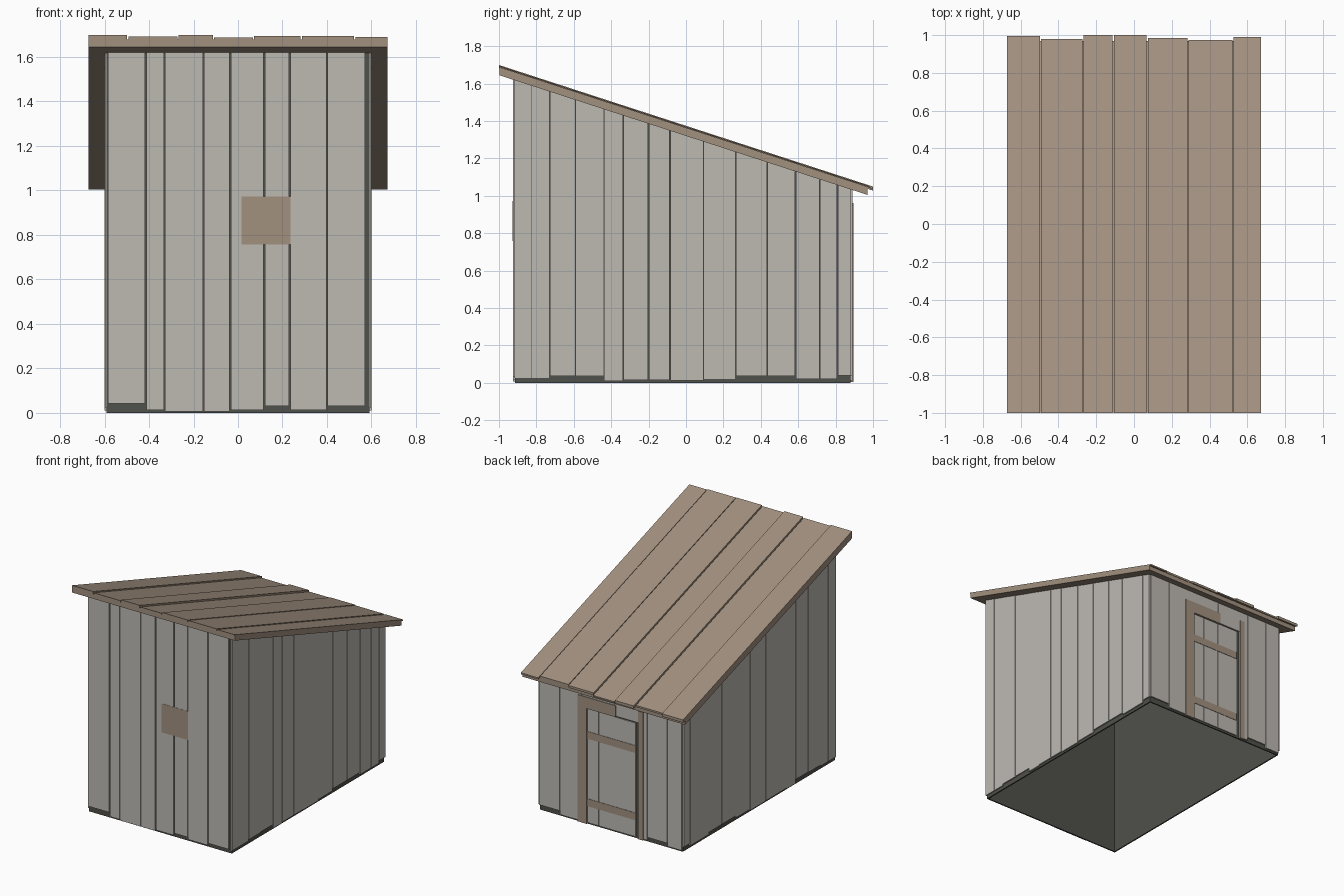
import bpy
import bmesh

cube = bpy.data.objects.get("Cube")
if cube:
    bpy.data.objects.remove(cube, do_unlink=True)


def material(name, rgb):
    m = bpy.data.materials.new(name)
    m.use_nodes = True
    m.diffuse_color = (*rgb, 1)
    m.node_tree.nodes["Principled BSDF"].inputs["Base Color"].default_value = (*rgb, 1)
    return m


grey = material("weathered grey wood", (0.513, 0.487, 0.45))
brown = material("brown wood", (0.36, 0.283, 0.212))
dark_grey = material("dark grey", (0.078, 0.082, 0.069))


def eaves(y):
    """Height of the sloping roof underside."""
    return 1.645 - 0.325 * (y + 1)


def above(offset):
    return lambda y: eaves(y) + offset


def build(name, blocks, mat):
    """Blocks are (x0, x1, y0, y1, low, high); heights may follow the roof slope."""
    bm = bmesh.new()
    for x0, x1, y0, y1, low, high in blocks:
        rings = []
        for h in (low, high):
            rings.append([bm.verts.new((x, y, h(y) if callable(h) else h))
                          for x, y in ((x0, y0), (x1, y0), (x1, y1), (x0, y1))])
        b, t = rings
        bm.faces.new(b[::-1])
        bm.faces.new(t)
        for i in range(4):
            j = (i + 1) % 4
            bm.faces.new((b[i], b[j], t[j], t[i]))
    mesh = bpy.data.meshes.new(name)
    bm.to_mesh(mesh)
    bm.free()
    mesh.materials.append(mat)
    ob = bpy.data.objects.new(name, mesh)
    bpy.context.collection.objects.link(ob)
    return ob


FRONT, BACK, SIDE, THICK = -0.915, 0.88, 0.59, 0.01


def spans(edges, gap=0.002):
    return [(a + gap, b - gap) for a, b in zip(edges, edges[1:])]


# Dark hollow shell behind the boards, open at the bottom
INNER = SIDE - THICK
build("inner_shell", [
    (-SIDE, SIDE, FRONT, FRONT + THICK, 0, above(0.005)),
    (-SIDE, SIDE, BACK - THICK, BACK, 0, above(0.005)),
    (INNER, SIDE, FRONT + THICK, BACK - THICK, 0, above(0.005)),
    (-SIDE, -INNER, FRONT + THICK, BACK - THICK, 0, above(0.005))], dark_grey)

# Front wall boards
edges = [-0.588, -0.415, -0.33, -0.155, -0.035, 0.118, 0.233, 0.40, 0.573]
lows = [0.042, 0.012, 0.006, 0.006, 0.014, 0.03, 0.014, 0.03]
build("front_boards", [(a, b, FRONT - THICK, FRONT, z, above(0.004))
                       for (a, b), z in zip(spans(edges, 0.003), lows)], grey)

# Side wall boards of uneven thickness, the same on both sides
edges = [-0.92, -0.825, -0.73, -0.59, -0.44, -0.335, -0.20, -0.085,
         0.095, 0.265, 0.435, 0.585, 0.715, 0.81, 0.884]
lows = [0.025, 0.025, 0.035, 0.038, 0.01, 0.016, 0.016, 0.012, 0.02, 0.036, 0.036, 0.02, 0.02, 0.038]
depths = [8, 8, 10, 8, 10, 10, 11, 9, 7, 9, 9, 10, 11, 10]
for name, side in (("left_boards", 1), ("right_boards", -1)):
    blocks = []
    for (a, b), z, d in zip(spans(edges), lows, depths):
        x0, x1 = sorted((side * SIDE, side * (SIDE + d / 1000)))
        blocks.append((x0, x1, a, b, z, above(0.004)))
    build(name, blocks, grey)

# Back wall boards beside and above the door
back = [(a, b, BACK, BACK + THICK, z, above(0.004)) for a, b, z in (
    (0.423, 0.588, 0.04), (0.24, 0.419, 0.012), (-0.302, -0.235, 0.012),
    (-0.468, -0.306, 0.035), (-0.588, -0.472, 0.012))]
back += [(a, b, BACK, BACK + THICK, 0.87, above(0.004)) for a, b in ((-0.028, 0.238), (-0.235, -0.032))]
build("back_boards", back, grey)

# Door with rails and frame
build("door_boards", [(a, b, BACK, BACK + 0.006, 0.015, 0.86)
                      for a, b in spans([-0.205, -0.03, 0.1, 0.2], 0.001)], grey)
build("door_rails", [(-0.2, 0.195, BACK, BACK + 0.009, z, z + 0.055) for z in (0.135, 0.638)], brown)
build("door_frame", [(0.195, 0.27, BACK, BACK + 0.015, 0.004, 0.95),
                     (-0.27, -0.23, BACK, BACK + 0.015, 0.004, 0.96),
                     (-0.045, 0.195, BACK, BACK + 0.015, 0.865, 0.95)], brown)

# Patch nailed on the front
build("front_patch", [(0.015, 0.235, FRONT - 0.0115, FRONT - 0.005, 0.757, 0.972)], brown)

# Roof base under the planks
build("roof_base", [(-0.672, 0.672, -0.998, 0.97, eaves, above(0.034))], brown)

# Roof planks of uneven length and thickness
edges = [-0.675, -0.495, -0.27, -0.11, 0.07, 0.285, 0.525, 0.675]
ends = [0.995, 0.98, 1.0, 1.0, 0.985, 0.975, 0.99]
tops = [0.054, 0.046, 0.054, 0.043, 0.05, 0.048, 0.044]
build("roof_planks", [(a, b, -1, e, above(0.033), above(t))
                      for (a, b), e, t in zip(spans(edges, 0.003), ends, tops)], brown)
